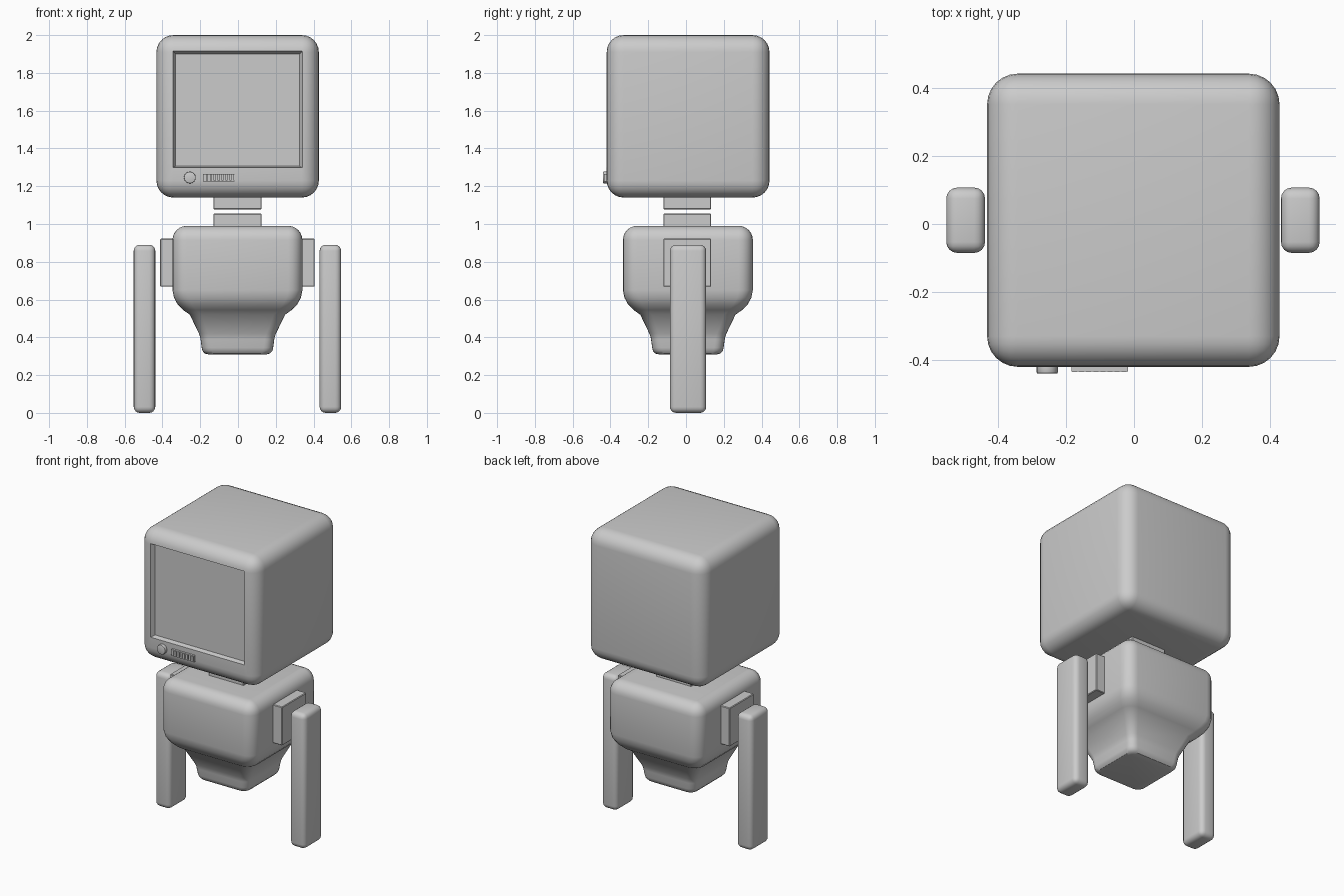
import bpy, bmesh, math

if "Cube" in bpy.data.objects:
    bpy.data.objects.remove(bpy.data.objects["Cube"])

CY = 0.01     # depth centre of the main parts
CX = -0.003


def finish(obj, bevel=0.0, segs=4):
    """Apply an optional bevel and smooth the rounded edges."""
    bpy.ops.object.select_all(action='DESELECT')
    obj.select_set(True)
    bpy.context.view_layer.objects.active = obj
    if bevel:
        m = obj.modifiers.new("bevel", 'BEVEL')
        m.width, m.segments = bevel, segs
        bpy.ops.object.modifier_apply(modifier=m.name)
    bpy.ops.object.shade_smooth_by_angle(angle=math.radians(32))
    return obj


def from_bmesh(name, bm):
    bmesh.ops.recalc_face_normals(bm, faces=bm.faces)
    me = bpy.data.meshes.new(name)
    bm.to_mesh(me)
    bm.free()
    obj = bpy.data.objects.new(name, me)
    bpy.context.collection.objects.link(obj)
    return obj


def box(name, lo, hi, bevel=0.0, segs=4):
    bm = bmesh.new()
    bmesh.ops.create_cube(bm, size=1)
    for v in bm.verts:
        v.co = [(a + b) / 2 + c * (b - a) for a, b, c in zip(lo, hi, v.co)]
    return finish(from_bmesh(name, bm), bevel, segs)


def loft(name, rings, cx, cy, segs=5):
    """Stack rounded squares given as (z, half size, corner radius)."""
    bm = bmesh.new()
    prev = None
    for i, (z, h, r) in enumerate(rings):
        ring = []
        for q, (sx, sy) in enumerate([(1, 1), (-1, 1), (-1, -1), (1, -1)]):
            for k in range(segs + 1):
                a = (q + k / segs) * math.pi / 2
                ring.append(bm.verts.new((cx + sx * (h - r) + r * math.cos(a),
                                          cy + sy * (h - r) + r * math.sin(a), z)))
        n = len(ring)
        if prev:
            for j in range(n):
                bm.faces.new((prev[j], prev[(j + 1) % n], ring[(j + 1) % n], ring[j]))
        if i in (0, len(rings) - 1):
            bm.faces.new(ring)
        prev = ring
    return finish(from_bmesh(name, bm))


# Head: rounded cube with a sloped screen recess cut in the front
head = box("head", (-0.432, -0.42, 1.14), (0.428, 0.442, 2.0), 0.09, 6)
bm = bmesh.new()
rects = []
for y, x0, x1, z0, z1 in ((-0.445, -0.345, 0.342, 1.298, 1.915),
                          (-0.42, -0.345, 0.342, 1.298, 1.915),
                          (-0.392, -0.33, 0.326, 1.306, 1.9)):
    rects.append([bm.verts.new(p) for p in ((x0, y, z0), (x1, y, z0), (x1, y, z1), (x0, y, z1))])
bm.faces.new(rects[0])
bm.faces.new(rects[-1])
for a, b in zip(rects, rects[1:]):
    for j in range(4):
        bm.faces.new((a[j], a[(j + 1) % 4], b[(j + 1) % 4], b[j]))
cutter = from_bmesh("screen_cutter", bm)
cutter.hide_render = True
cut = head.modifiers.new("screen", 'BOOLEAN')
cut.object, cut.operation, cut.solver = cutter, 'DIFFERENCE', 'EXACT'
bpy.context.view_layer.objects.active = head
bpy.ops.object.modifier_apply(modifier=cut.name)
bpy.data.objects.remove(cutter)
finish(head)

# Control knob
bpy.ops.mesh.primitive_cylinder_add(vertices=24, radius=0.031, depth=0.04,
                                    location=(-0.255, -0.42, 1.246),
                                    rotation=(math.pi / 2, 0, 0))
knob = bpy.context.object
knob.name = "control_knob"
finish(knob, 0.004, 2)

# Ribbed grille: back plate, rails and ribs
GX0, GX1, GZ0, GZ1 = -0.184, -0.018, 1.225, 1.266
box("grille_plate", (GX0, -0.426, GZ0), (GX1, -0.40, GZ1))
for name, z in (("grille_rail_bottom", GZ0), ("grille_rail_top", GZ1 - 0.005)):
    box(name, (GX0, -0.434, z), (GX1, -0.41, z + 0.005))
count = 8
step = (GX1 - GX0) / count
for i in range(count):
    x = GX0 + i * step
    box(f"grille_rib_{i + 1}", (x + 0.002, -0.435, GZ0 + 0.004),
        (x + step - 0.004, -0.41, GZ1 - 0.004))

# Neck: two separate square plates with a gap
box("neck_upper", (-0.13, -0.12, 1.078), (0.125, 0.133, 1.17), 0.004, 1)
box("neck_lower", (-0.13, -0.12, 0.96), (0.125, 0.133, 1.055), 0.004, 1)

# Torso: rounded block, tapered waist and small base
R, H = 0.075, 0.344
rings = [(0.31, 0.155, 0.04), (0.314, 0.172, 0.045), (0.328, 0.185, 0.05), (0.345, 0.189, 0.05),
         (0.388, 0.195, 0.05), (0.40, 0.197, 0.05), (0.42, 0.204, 0.05), (0.52, 0.252, 0.06),
         (0.545, 0.288, 0.07), (0.575, 0.317, 0.075), (0.61, 0.336, R), (0.65, H, R)]
for k in range(7):
    a = k / 6 * math.pi / 2
    rings.append((0.99 - R + R * math.sin(a), H - R + R * math.cos(a), max(R * math.cos(a), 0.01)))
loft("torso", rings, CX, CY)

# Shoulder plates and free-standing arms on both sides
for side, s in (("left", -1), ("right", 1)):
    def span(a, b):
        return sorted((CX + s * a, CX + s * b))
    x0, x1 = span(0.30, 0.409)
    box(f"{side}_shoulder", (x0, -0.12, 0.668), (x1, 0.133, 0.922), 0.004, 1)
    x0, x1 = span(0.435, 0.549)
    box(f"{side}_arm", (x0, -0.085, 0.0), (x1, 0.107, 0.89), 0.032, 4)
